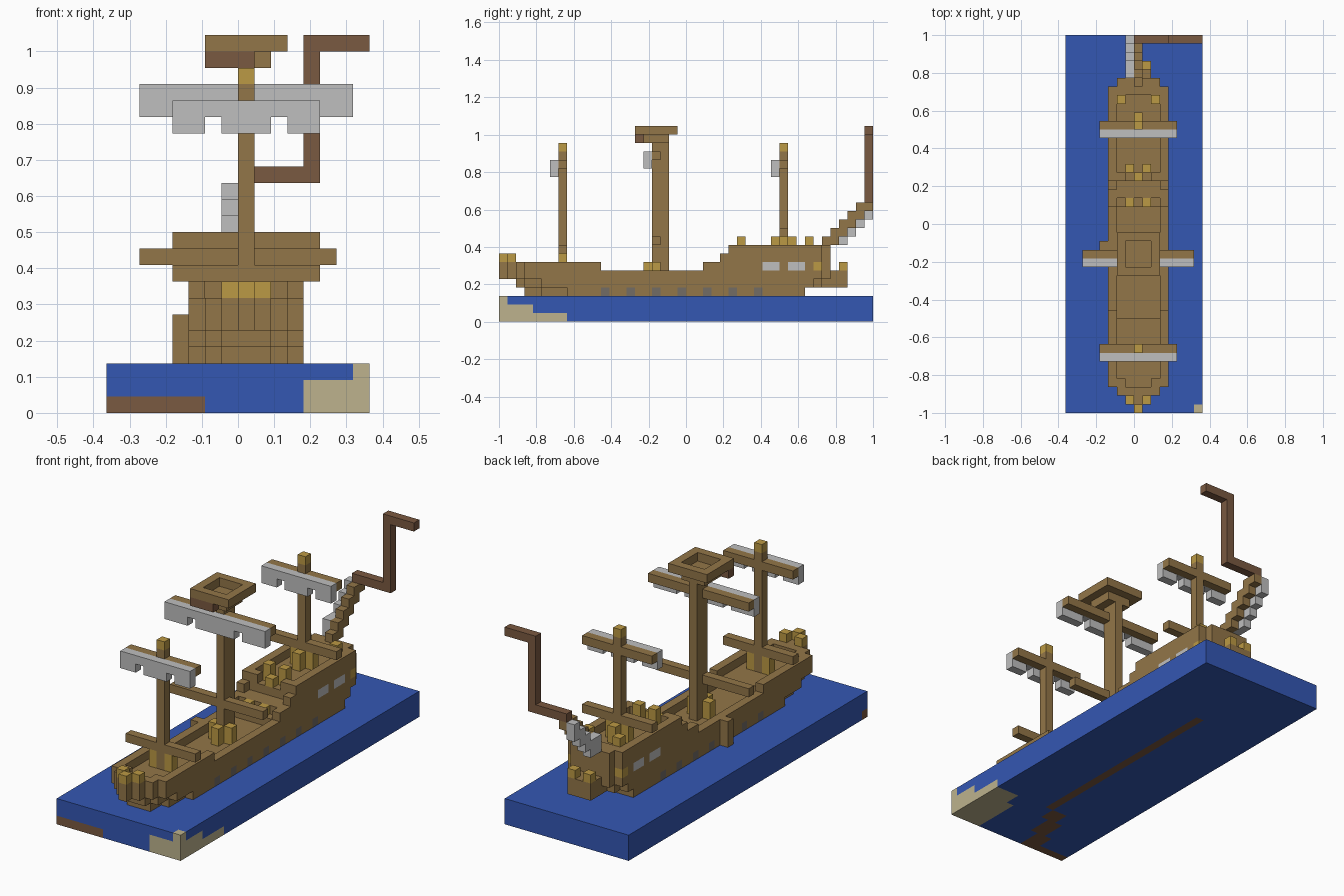
import bpy
import bmesh

start_cube = bpy.data.objects.get("Cube")
if start_cube:
    bpy.data.objects.remove(start_cube, do_unlink=True)

UNIT = 2 / 44  # edge length of one block


def material(name, red, green, blue):
    mat = bpy.data.materials.new(name)
    mat.use_nodes = True
    colour = (red, green, blue, 1)
    mat.diffuse_color = colour
    mat.node_tree.nodes["Principled BSDF"].inputs["Base Color"].default_value = colour
    return mat


WOOD = material("oak wood", 0.29, 0.18, 0.065)
DARK = material("dark wood", 0.195, 0.10, 0.052)
GOLD = material("golden wood", 0.50, 0.32, 0.058)
CLOTH = material("pale grey", 0.52, 0.52, 0.52)
PORT = material("gun port grey", 0.17, 0.15, 0.13)
WATER = material("sea blue", 0.034, 0.095, 0.45)
SAND = material("sand", 0.51, 0.45, 0.27)


def box(x, y, z, width=1, depth=1, height=1):
    """Set of block positions that fill a box."""
    return {(i, j, k) for i in range(x, x + width)
            for j in range(y, y + depth) for k in range(z, z + height)}


def build(name, cells, mats, rule=None):
    """Skin a set of blocks; the rule picks a material for each block."""
    bm = bmesh.new()
    verts = {}

    def corner(point):
        if point not in verts:
            i, j, k = point
            verts[point] = bm.verts.new(((i - 8) * UNIT, (j - 22) * UNIT, k * UNIT))
        return verts[point]

    for cell in sorted(cells):
        for axis in range(3):
            for side in (0, 1):
                beyond = list(cell)
                beyond[axis] += 2 * side - 1
                if tuple(beyond) in cells:
                    continue
                a, b = (axis + 1) % 3, (axis + 2) % 3
                ring = []
                for da, db in ((0, 0), (1, 0), (1, 1), (0, 1)):
                    point = list(cell)
                    point[axis] += side
                    point[a] += da
                    point[b] += db
                    ring.append(corner(tuple(point)))
                face = bm.faces.new(ring if side else ring[::-1])
                if rule:
                    face.material_index = mats.index(rule(*cell))
    bmesh.ops.dissolve_limit(bm, angle_limit=0.01, verts=bm.verts[:],
                             edges=bm.edges[:], delimit={'MATERIAL'})
    mesh = bpy.data.meshes.new(name)
    bm.to_mesh(mesh)
    bm.free()
    for mat in mats:
        mesh.materials.append(mat)
    obj = bpy.data.objects.new(name, mesh)
    bpy.context.collection.objects.link(obj)
    return obj


# Block of sea with a sandy corner and a dark track along the bottom
def sea_colour(x, y, z):
    reach = (8, 4, 1)[z]
    inner = 15 if z == 2 else 12 + max(0, (y - 4) // 2)
    if y < reach and x >= inner:
        return SAND
    if z == 0:
        if y == 0:
            track = x < 6
        elif y < 8:
            track = 0 <= x - (4 + y // 3) <= 1
        else:
            track = x == 8 and y < 34
        if track:
            return DARK
    return WATER


build("sea_block", box(0, 0, 0, 16, 44, 3), [WATER, SAND, DARK], sea_colour)


# Hull layers: half width, first row and end row of each slab
def layer(z, *slabs):
    return set().union(*(box(8 - half, first, z, 2 * half + 1, end - first)
                         for half, first, end in slabs))


UPPER = ((3, 3, 38), (2, 2, 39), (1, 1, 39), (0, 0, 39))
hull = layer(3, (3, 8, 36), (2, 5, 36), (1, 3, 36))
hull |= layer(4, (3, 5, 37), (2, 3, 38), (1, 2, 41))
hull |= layer(5, (3, 3, 38), (2, 2, 39), (1, 1, 41), (0, 0, 41))
hull |= {c for c in layer(6, *UPPER) if c[1] < 12 or c[1] >= 24}
hull |= {c for c in layer(7, *UPPER) if c[1] >= 26}
hull |= {c for c in layer(8, *UPPER) if c[1] >= 27}
# Sunken decks and the stairwell
hull -= box(6, 11, 5, 5, 13)
hull -= box(6, 4, 6, 5, 21) | box(7, 3, 6, 3)
hull -= box(6, 26, 7, 5, 1) | box(6, 28, 8, 5, 9)
hull -= box(7, 27, 8, 3)


def hull_colour(x, y, z):
    if x in (5, 11):
        if z == 3 and 12 <= y <= 30 and y % 3 == 0:
            return PORT
        if z == 6 and y in (31, 32, 34, 35):
            return CLOTH
        if z == 6 and y == 37:
            return GOLD
    return WOOD


build("hull", hull, [WOOD, PORT, CLOTH, GOLD], hull_colour)
build("side_ladder", box(4, 19, 3, height=3), [WOOD])


# Masts with upper yard, lower boom and a toothed furled sail
def mast(name, y, foot, top, depth, half, yard_z, boom_z, boom_width, gaps, tip):
    left, width = 8 - half, 2 * half + 1
    cells = box(8, y, foot, depth=depth, height=top - foot)
    cells |= box(left, y, yard_z, width)
    cells |= box(left, y, boom_z, boom_width)
    build(name + "_mast", cells, [WOOD])
    sail = box(left, y - 1, yard_z - 1, width, height=2)
    for gap in gaps:
        sail -= box(gap, y - 1, yard_z - 1)
    build(name + "_sail", sail, [CLOTH])
    if tip:
        build(name + "_mast_tip", box(8, y, top), [GOLD])


mast("front", 7, 6, 20, 1, 4, 18, 8, 9, (6, 10), True)
mast("main", 18, 5, 21, 2, 6, 19, 9, 12, (5, 11), False)
mast("rear", 33, 8, 20, 1, 4, 18, 10, 9, (6, 10), True)

# Lookout on the main mast
rim = box(6, 16, 22, 5, 5) - box(7, 17, 22, 3, 3)
build("lookout", rim | box(7, 17, 21, 3, 3), [WOOD])
build("lookout_front_brace", box(6, 16, 21, 3), [DARK])

# Golden posts on the decks, stairs, bow and stern
posts = box(8, 0, 7) | box(8, 17, 5, height=2) | box(8, 27, 8)
posts |= box(8, 32, 8, height=2) | box(8, 34, 8, height=2)
for x in (7, 9):
    posts |= box(x, 1, 7) | box(x, 7, 6, height=2) | box(x, 18, 5, height=2)
    posts |= box(x, 24, 6) | box(x, 28, 8, height=2)
    posts |= box(x, 33, 8, height=2) | box(x, 40, 6)
for x in (6, 10):
    posts |= box(x, 36, 8, height=2)
build("golden_posts", posts, [GOLD])

# Rising stern spar with a pale rope beside it
spar, rope = box(8, 38, 9), set()
for step in range(5):
    y, z = 39 + step, 9 + step
    tall = 1 if step == 4 else 2
    spar |= box(8, y, z, height=tall)
    rope |= box(7, y, max(9, z - 1), height=2)
build("stern_spar", spar, [WOOD])
build("stern_rope", rope, [CLOTH])

# Cranked flag pole at the end of the spar
build("flag_pole", box(8, 43, 14, 5) | box(12, 43, 14, height=9)
      | box(12, 43, 22, 4), [DARK])
